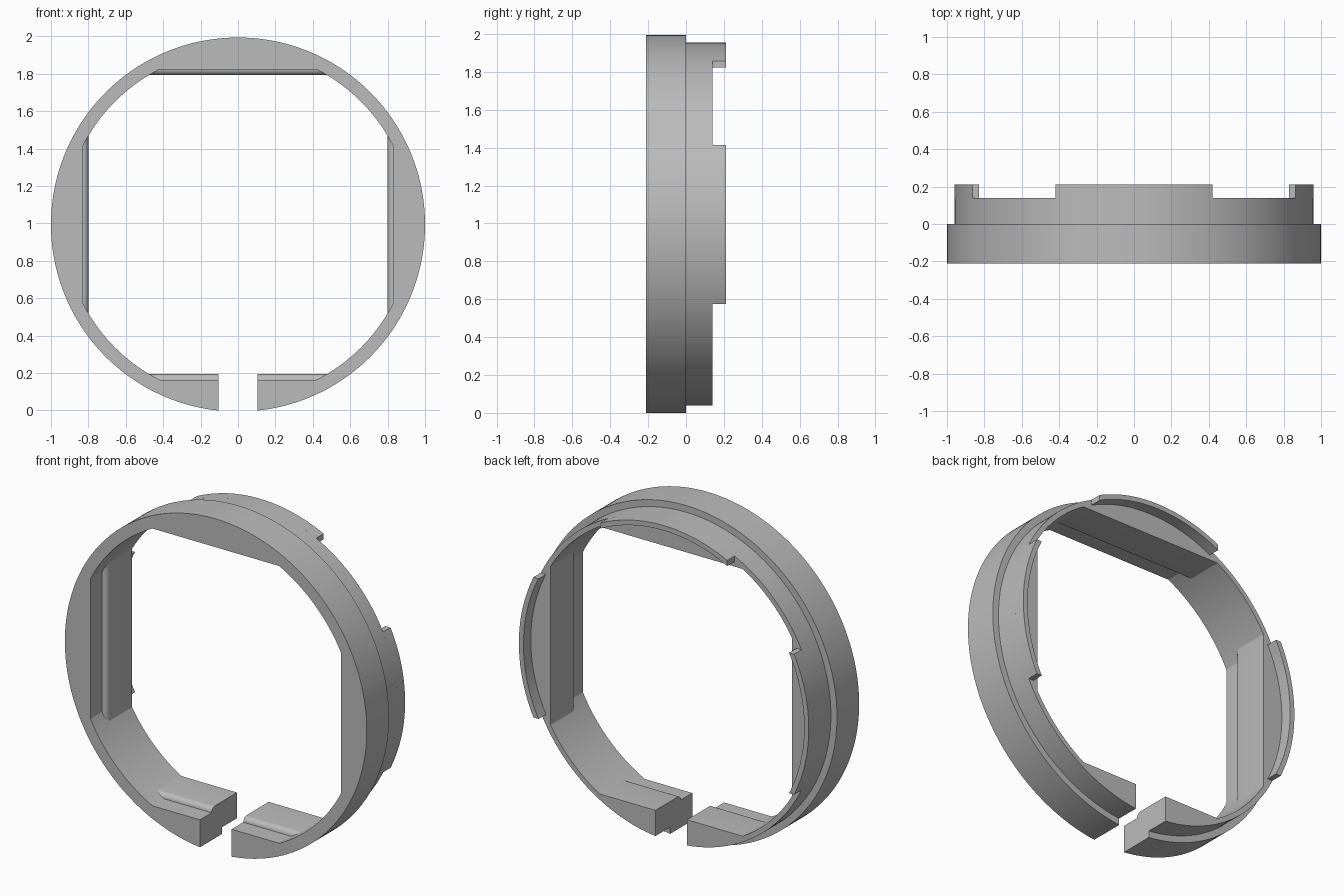
import bpy, bmesh, math
from math import sin, cos, pi, radians, sqrt

cube = bpy.data.objects.get("Cube")
if cube:
    bpy.data.objects.remove(cube)

CENTRE_Z = 0.994
BORE = 0.93            # radius of the round part of the opening
STEP = 0.83            # flat distance at the front
FLAT = 0.80            # flat distance behind the rounded step
GAP = 0.105            # half width of the split at the bottom
TAB = 0.42             # half length of a rear tab

grey = bpy.data.materials.new("plain grey")
grey.use_nodes = True
grey.diffuse_color = (0.5, 0.5, 0.5, 1)
grey.node_tree.nodes["Principled BSDF"].inputs["Base Color"].default_value = (0.5, 0.5, 0.5, 1)


def loft(name, sections):
    """Skin closed cross-sections into a solid with flat end caps."""
    bm = bmesh.new()
    rows = [[bm.verts.new((x, y, z + CENTRE_Z)) for x, y, z in s] for s in sections]
    n = len(rows[0])
    for a, b in zip(rows, rows[1:]):
        for i in range(n):
            j = (i + 1) % n
            bm.faces.new((a[i], a[j], b[j], b[i]))
    bm.faces.new(rows[0])
    bm.faces.new(rows[-1][::-1])
    bmesh.ops.recalc_face_normals(bm, faces=bm.faces)
    mesh = bpy.data.meshes.new(name)
    bm.to_mesh(mesh)
    bm.free()
    obj = bpy.data.objects.new(name, mesh)
    bpy.context.collection.objects.link(obj)
    mesh.materials.append(grey)
    bpy.ops.object.select_all(action='DESELECT')
    obj.select_set(True)
    bpy.context.view_layer.objects.active = obj
    bpy.ops.object.shade_smooth_by_angle(angle=radians(25))
    return obj


# Cross-section: stepped round outside, flats with a rounded step inside
outside = [(-0.21, 1.0), (0, 1.0), (0, 0.96), (0.14, 0.96)]
r = STEP - FLAT
fillet = [(-0.07 - r * cos(t * pi / 12), STEP - r * sin(t * pi / 12)) for t in range(6, -1, -1)]
inside = [(0.14, FLAT)] + fillet + [(-0.21, STEP)]


def ring_section(a):
    """Section at angle a, measured from straight down."""
    s, c = sin(a), -cos(a)
    pts = [(rad * s, y, rad * c) for y, rad in outside]
    for y, h in inside:
        rad = min(BORE, h / max(abs(s), abs(c)))
        pts.append((rad * s, y, rad * c))
    return pts


def split_section(side):
    """Flat section at the split."""
    x = side * GAP
    return ([(x, y, -sqrt(rad ** 2 - x * x)) for y, rad in outside]
            + [(x, y, -h) for y, h in inside])


# Angles include the exact corners where each flat meets the bore
angles = {radians(d) for d in range(9, 352, 2)}
for quarter in range(5):
    for _, h in inside:
        corner = math.acos(h / BORE)
        angles |= {quarter * pi / 2 + corner, quarter * pi / 2 - corner}
angles = sorted({round(a, 5) for a in angles if radians(9) <= a <= radians(351)})
loft("split_ring", [split_section(1)] + [ring_section(a) for a in angles] + [split_section(-1)])


# Rear tabs, trimmed square at both ends
def tab_sections(turn):
    ct, st = cos(turn), sin(turn)
    sections = []
    for i in range(33):
        k = i / 16 - 1
        pts = []
        for y, rad in ((0.14, 0.96), (0.21, 0.96), (0.21, BORE), (0.14, BORE)):
            a = k * math.asin(TAB / rad)
            x, z = rad * sin(a), rad * cos(a)
            pts.append((x * ct + z * st, y, z * ct - x * st))
        sections.append(pts)
    return sections


for name, turn in (("top_tab", 0), ("left_tab", pi / 2), ("right_tab", -pi / 2)):
    loft(name, tab_sections(turn))
